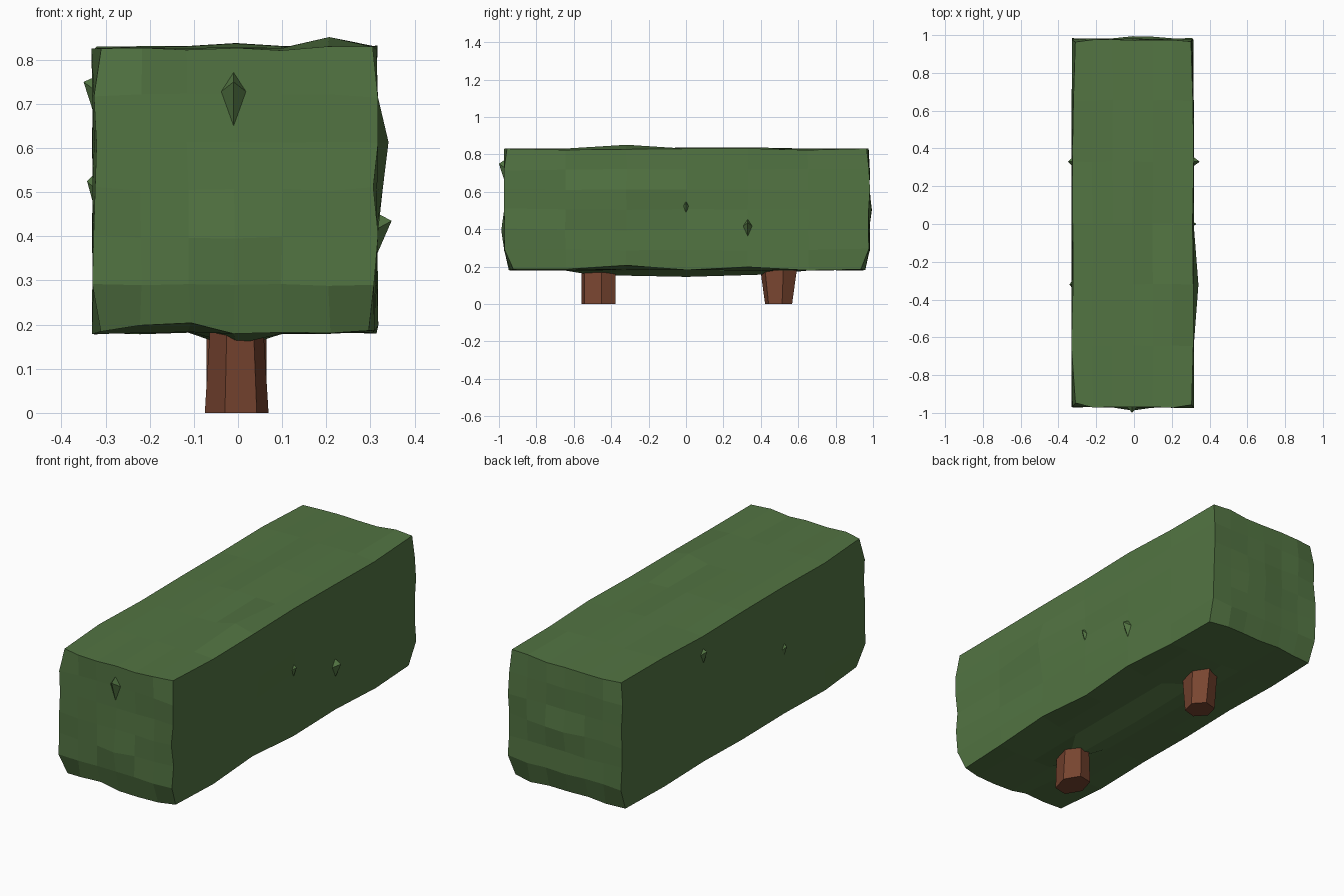
import bpy, bmesh, math, random
from mathutils import Vector

if "Cube" in bpy.data.objects:
    bpy.data.objects.remove(bpy.data.objects["Cube"])

random.seed(4)


def material(name, color):
    m = bpy.data.materials.new(name)
    m.diffuse_color = (*color, 1)
    m.use_nodes = True
    m.node_tree.nodes["Principled BSDF"].inputs["Base Color"].default_value = m.diffuse_color
    return m


LEAF = material("leaf_green", (0.085, 0.175, 0.055))
BARK = material("bark_brown", (0.19, 0.06, 0.03))


def finish(name, bm, mat):
    bmesh.ops.recalc_face_normals(bm, faces=bm.faces)
    me = bpy.data.meshes.new(name)
    bm.to_mesh(me)
    bm.free()
    me.materials.append(mat)
    ob = bpy.data.objects.new(name, me)
    bpy.context.collection.objects.link(ob)
    return ob


# Hedge: a box cut into six cells each way, with slightly uneven faces
bm = bmesh.new()
bmesh.ops.create_cube(bm, size=6)
bmesh.ops.subdivide_edges(bm, edges=bm.edges[:], cuts=5, use_grid_fill=True)

# Lumps keyed by grid position (-3..3): offsets in x, y, z
lumps = {
    (0, 0, 3): (0, 0, 0.008), (2, -1, 3): (0, 0, 0.025), (0, 1, 3): (0, 0, 0.012),
    (3, -1, 1): (0.025, 0, 0), (3, -1, 0): (0.012, 0, 0),
    (0, 3, 0): (0, 0.012, 0), (1, 3, 0): (0, 0.014, 0), (0, -3, -1): (0, -0.015, 0),
    (3, -1, -3): (0, 0, 0.02), (3, 1, -3): (0, 0, 0.02),
    (-2, -3, -3): (0, 0, 0.012), (-1, -3, -3): (0, 0, 0.015),
    (0, -1, -3): (0, -0.18, -0.025), (0, 0, -3): (0, 0, -0.035),
    (0, 1, -3): (0, 0.13, -0.025),
}
for v in bm.verts:
    i, j, k = (round(c) for c in v.co)
    p = Vector((-0.007 + i * 0.107, 0.005 + j * 0.325, 0.505 + k * 0.108))
    outer = (abs(i) == 3) + (abs(j) == 3) + (abs(k) == 3)
    if outer == 1:
        jit = [random.uniform(-0.003, 0.003) for _ in range(3)]
    else:
        jit = [random.uniform(-0.008, 0.004) * (1 if c > 0 else -1) for c in (i, j, k)]
    p += Vector(jit)
    if outer == 3:                       # blunted corners
        p.x -= 0.012 * i / 3
        p.y -= 0.015 * j / 3
    if k == -3 and abs(j) == 3:          # ends tuck in at the bottom
        p.y -= 0.025 * j / 3
    v.co = p + Vector(lumps.get((i, j, k), (0, 0, 0)))
finish("hedge", bm, LEAF)


def leaf(name, pos, out, half, up, down, depth):
    """Four-sided kite leaf standing off the hedge face."""
    out, pos = Vector(out), Vector(pos)
    side = Vector((0, 0, 1)).cross(out)
    z = Vector((0, 0, 1))
    bm = bmesh.new()
    ring = [bm.verts.new(pos + o - out * 0.012)
            for o in (z * up, side * half, -z * down, -side * half)]
    tip = bm.verts.new(pos + out * depth + z * 0.025)
    bm.faces.new(ring)
    for a in range(4):
        bm.faces.new((ring[a], ring[(a + 1) % 4], tip))
    finish(name, bm, LEAF)


leaf("leaf_front", (-0.01, -0.975, 0.725), (0, -1, 0), 0.032, 0.05, 0.09, 0.025)
leaf("leaf_right_rear", (0.314, 0.33, 0.41), (1, 0, 0), 0.034, 0.05, 0.08, 0.034)
leaf("leaf_right_middle", (0.314, 0.0, 0.515), (1, 0, 0), 0.022, 0.04, 0.055, 0.016)
leaf("leaf_left_rear", (-0.328, 0.33, 0.725), (-1, 0, 0), 0.034, 0.04, 0.08, 0.022)
leaf("leaf_left_front", (-0.328, -0.32, 0.50), (-1, 0, 0), 0.034, 0.05, 0.07, 0.014)


def trunk(name, y, base, top, turn):
    """Six-sided stub lofted between two ellipses."""
    bm = bmesh.new()
    rings = []
    for (rx, ry), z in ((base, 0), (top, 0.21)):
        ang = [turn + math.tau * n / 6 for n in range(6)]
        rings.append([bm.verts.new((-0.003 + rx * math.cos(a), y + ry * math.sin(a), z))
                      for a in ang])
    for ring in rings:
        bm.faces.new(ring)
    for n in range(6):
        m = (n + 1) % 6
        bm.faces.new((rings[0][n], rings[0][m], rings[1][m], rings[1][n]))
    finish(name, bm, BARK)


trunk("front_trunk", -0.467, (0.073, 0.098), (0.06, 0.098), 0.15)
trunk("rear_trunk", 0.495, (0.07, 0.075), (0.07, 0.105), 0.25)
